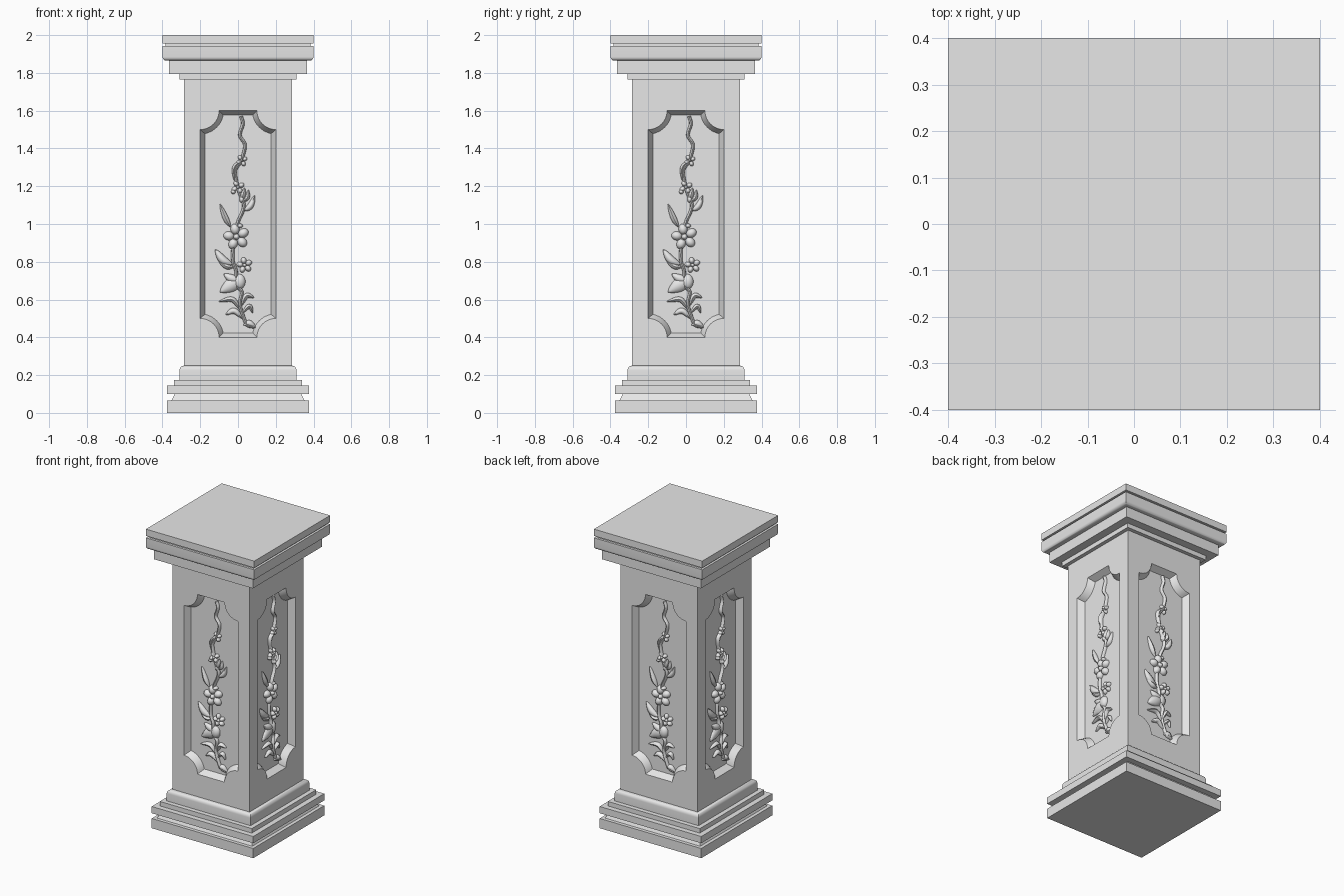
import bpy, bmesh, math
from mathutils import Vector, Matrix

if "Cube" in bpy.data.objects:
    bpy.data.objects.remove(bpy.data.objects["Cube"])

stone = bpy.data.materials.new("grey stone")
stone.diffuse_color = (0.8, 0.8, 0.8, 1)
stone.use_nodes = True
stone.node_tree.nodes["Principled BSDF"].inputs["Base Color"].default_value = stone.diffuse_color

HALF, FLOOR = 0.285, 0.243      # shaft half width, panel floor distance from the axis
Z0, Z1, ZC = 0.25, 1.765, 1.0   # shaft bottom, top, panel centre


def finish(bm, name, angle=35):
    bmesh.ops.recalc_face_normals(bm, faces=bm.faces)
    me = bpy.data.meshes.new(name)
    bm.to_mesh(me)
    bm.free()
    me.materials.append(stone)
    me.polygons.foreach_set("use_smooth", [True] * len(me.polygons))
    me.set_sharp_from_angle(angle=math.radians(angle))
    ob = bpy.data.objects.new(name, me)
    bpy.context.collection.objects.link(ob)
    return ob


def four_sides(bm):
    """Repeat the front side around the z axis."""
    src = bm.verts[:] + bm.edges[:] + bm.faces[:]
    for k in (1, 2, 3):
        new = bmesh.ops.duplicate(bm, geom=src)["geom"]
        bmesh.ops.rotate(bm, verts=[g for g in new if isinstance(g, bmesh.types.BMVert)],
                         cent=(0, 0, 0), matrix=Matrix.Rotation(k * math.pi / 2, 3, 'Z'))


def square_moulding(name, profile):
    """Stack of square rings from (half width, z) points, closed at both ends."""
    bm = bmesh.new()
    rings = [[bm.verts.new((sx * h, sy * h, z)) for sx, sy in ((-1, -1), (1, -1), (1, 1), (-1, 1))]
             for h, z in profile]
    for a, b in zip(rings, rings[1:]):
        for i in range(4):
            j = (i + 1) % 4
            bm.faces.new((a[i], a[j], b[j], b[i]))
    bm.faces.new(rings[0][::-1])
    bm.faces.new(rings[-1])
    return finish(name=name, bm=bm)


def arc(cx, cz, r, a0, a1, n=6):
    return [(cx + r * math.cos(math.radians(a0 + (a1 - a0) * i / n)),
             cz + r * math.sin(math.radians(a0 + (a1 - a0) * i / n))) for i in range(n + 1)]


# Base and cap mouldings
square_moulding("base", [(.375, 0), (.375, .065), (.352, .065), (.335, .10), (.375, .10),
                         (.375, .145), (.34, .145), (.34, .175), (.31, .175)]
                + arc(.285, .225, .025, 0, 90))
square_moulding("cap", [(.285, 1.765), (.31, 1.765), (.31, 1.795), (.365, 1.795), (.365, 1.865)]
                + arc(.38, 1.885, .02, -90, 0)
                + [(.4, 1.942), (.385, 1.942), (.385, 1.955), (.4, 1.955), (.4, 2)])


# Shaft with a sunken, notched-corner panel on each side
def panel_outline(d):
    """Panel outline moved inwards by d; corners are scooped by quarter circles."""
    r = .1 + d
    a = math.asin(d / r)
    pts = []
    for sx, sz, flip in ((1, 1, 0), (-1, 1, 1), (-1, -1, 0), (1, -1, 1)):
        q = []
        for i in range(11):
            t = a + (math.pi / 2 - 2 * a) * i / 10
            q.append((sx * (.2 - r * math.sin(t)), sz * (.6 - r * math.cos(t))))
        pts += q[::-1] if flip else q
    return pts


bm = bmesh.new()
outer = [bm.verts.new((x, -HALF, z)) for x, z in ((-HALF, Z0), (HALF, Z0), (HALF, Z1), (-HALF, Z1))]
rim = [bm.verts.new((x, -HALF, ZC + z)) for x, z in panel_outline(0)]
low = [bm.verts.new((x, -FLOOR, ZC + z)) for x, z in panel_outline(.024)]
edges = [bm.edges.new((loop[i - 1], loop[i])) for loop in (outer, rim) for i in range(len(loop))]
bmesh.ops.triangle_fill(bm, edges=edges, use_beauty=True, normal=(0, -1, 0))
for i in range(len(rim)):
    bm.faces.new((rim[i - 1], rim[i], low[i], low[i - 1]))
bm.faces.new(low)
four_sides(bm)
bmesh.ops.remove_doubles(bm, verts=bm.verts, dist=1e-5)
for z in (Z0, Z1):
    bm.faces.new(sorted([v for v in bm.verts if abs(v.co.z - z) < 1e-4],
                        key=lambda v: math.atan2(v.co.y, v.co.x)))
finish(bm, "shaft")


# Floral relief helpers
def smooth_path(pts, steps=6):
    p = [Vector(q) for q in pts]
    p = [2 * p[0] - p[1]] + p + [2 * p[-1] - p[-2]]
    out = []
    for i in range(1, len(p) - 2):
        a, b, c, d = p[i - 1:i + 3]
        for k in range(steps):
            t = k / steps
            out.append(.5 * (2 * b + (c - a) * t + (2 * a - 5 * b + 4 * c - d) * t * t
                             + (3 * b - a - 3 * c + d) * t ** 3))
    return out + [p[-2]]


def sweep(bm, pts, width, depth):
    """Oval tube along a path on the panel floor; width and depth depend on t."""
    path = smooth_path(pts)
    n, rings = len(path), []
    for i, p in enumerate(path):
        t = i / (n - 1)
        d = (path[min(i + 1, n - 1)] - path[max(i - 1, 0)]).normalized()
        w, h = width(t), depth(t)
        rings.append([bm.verts.new((p.x - d.y * w * math.cos(a), -FLOOR - h * math.sin(a),
                                    p.y + d.x * w * math.cos(a)))
                      for a in (k * math.pi / 4 for k in range(8))])
    for a, b in zip(rings, rings[1:]):
        for k in range(8):
            bm.faces.new((a[k - 1], a[k], b[k], b[k - 1]))
    bm.faces.new(rings[0])
    bm.faces.new(rings[-1])


def blob(bm, x, z, rx, rz, depth, turn=0):
    m = (Matrix.Translation((x, -FLOOR, z)) @ Matrix.Rotation(-turn, 4, 'Y')
         @ Matrix.Diagonal((rx, depth, rz, 1)))
    bmesh.ops.create_uvsphere(bm, u_segments=14, v_segments=9, radius=1, matrix=m)


bm = bmesh.new()
# Winding stem
stem = [(.016, 1.57), (.026, 1.53), (.01, 1.47), (.037, 1.42), (.026, 1.36), (.015, 1.33),
        (-.012, 1.29), (-.013, 1.25), (0, 1.19), (.01, 1.16), (.03, 1.11), (.026, 1.07), (0, 1.01),
        (-.01, .95), (-.026, .87), (-.026, .80), (-.01, .75), (-.01, .68), (.02, .64), (.01, .575),
        (.03, .505), (.05, .465), (.085, .455)]
sweep(bm, stem, lambda t: .009, lambda t: .018)

# Leaves: base, middle, tip, half width
leaves = [((-.04, .985), (-.065, 1.03), (-.095, 1.105), .013),
          ((-.03, .785), (-.08, .81), (-.12, .865), .02),
          ((-.025, .77), (-.06, .775), (-.1, .80), .012),
          ((.03, 1.07), (.065, 1.095), (.088, 1.15), .014),
          ((.01, 1.12), (.025, 1.15), (.035, 1.19), .012),
          ((.03, 1.12), (.05, 1.14), (.055, 1.18), .01),
          ((.025, 1.34), (-.02, 1.30), (-.02, 1.23), .008),
          ((.03, .71), (-.03, .68), (-.095, .64), .034),
          ((.03, .70), (-.03, .71), (-.075, .735), .02),
          ((.01, .55), (-.03, .60), (-.10, .59), .012),
          ((.025, .50), (-.02, .54), (-.065, .52), .014),
          ((.02, .57), (.045, .62), (.085, .61), .012),
          ((.025, .53), (.06, .565), (.078, .53), .01),
          ((.03, .465), (.06, .475), (.095, .45), .014)]
for a, b, c, w in leaves:
    sweep(bm, (a, b, c), lambda t: .002 + w * math.sin(math.pi * t) ** .8,
          lambda t: .008 + .014 * math.sin(math.pi * t))

# Flowers: centre, ring radius, petal radius, petal count
for x, z, ring, r, n in [(.02, 1.335, .018, .013, 4), (0, 1.195, .021, .015, 4),
                         (-.008, .932, .041, .028, 5), (.035, .782, .025, .017, 5)]:
    for k in range(n):
        a = .5 + 2 * math.pi * k / n
        blob(bm, x + ring * math.cos(a), z + ring * math.sin(a), r * 1.05, r * .85, .016 + r * .4, a)
    blob(bm, x, z, r * .6, r * .6, .018 + r * .5)

# Buds
for x, z, rx, rz in [(.008, .695, .032, .04), (.02, 1.13, .012, .018), (-.025, 1.17, .012, .012),
                     (.01, .99, .016, .012)]:
    blob(bm, x, z, rx, rz, .026)

four_sides(bm)
finish(bm, "floral_relief", 60)
